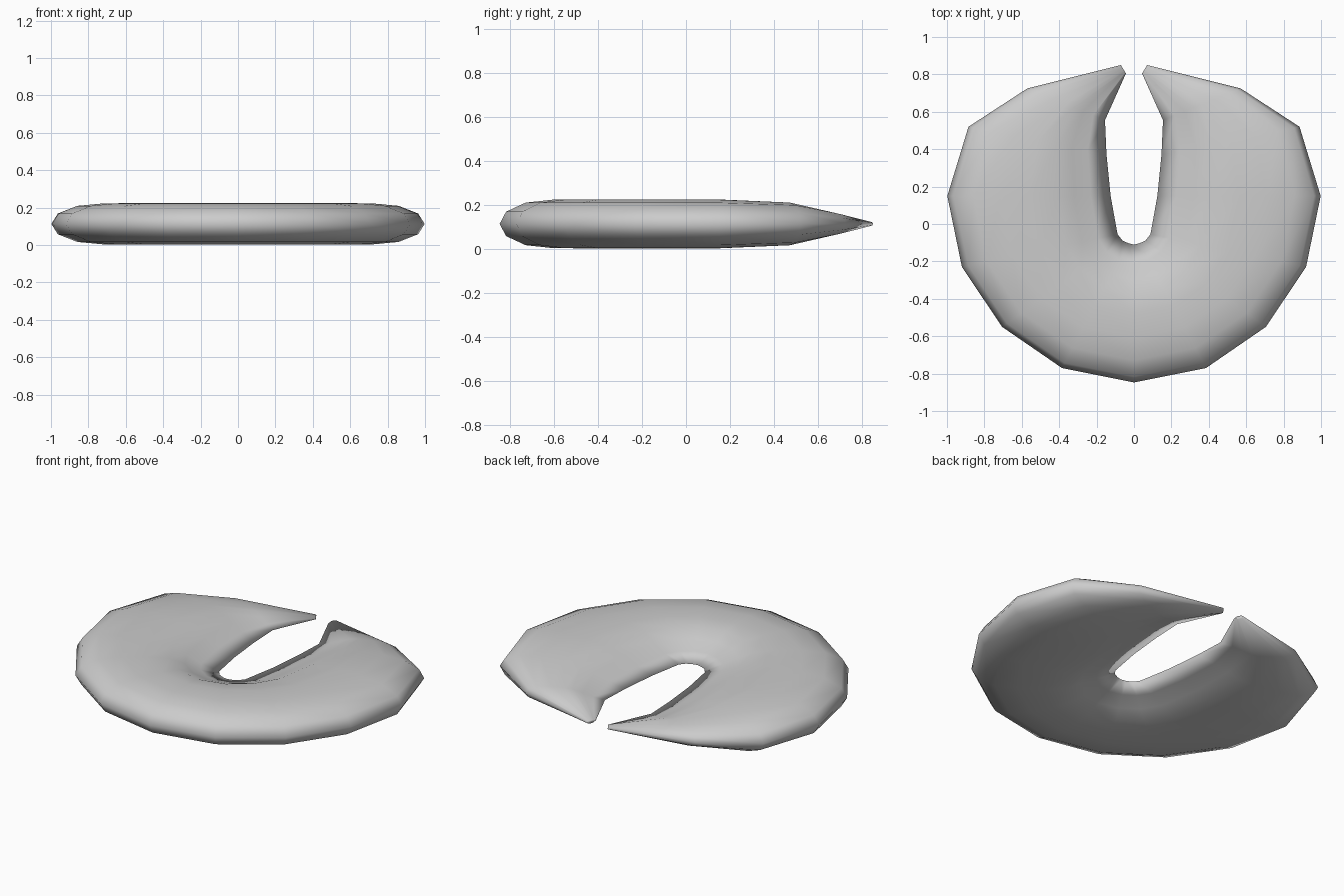
import bpy, bmesh
from mathutils import Vector

if "Cube" in bpy.data.objects:
    bpy.data.objects.remove(bpy.data.objects["Cube"])

MID_Z = 0.1125

# Half of the crescent: outer xy, inner xy, half height, width of inner slope (tip -> front)
half = [
    ((0.070, 0.850), (0.043, 0.805), 0.010, 0.018),
    ((0.570, 0.725), (0.155, 0.555), 0.052, 0.180),
    ((0.885, 0.520), (0.147, 0.370), 0.098, 0.270),
    ((0.998, 0.150), (0.125, 0.150), 0.111, 0.280),
    ((0.920, -0.230), (0.088, -0.055), 0.111, 0.280),
    ((0.705, -0.550), (0.062, -0.088), 0.111, 0.270),
    ((0.385, -0.770), (0.030, -0.103), 0.111, 0.270),
    ((0.000, -0.847), (0.000, -0.110), 0.111, 0.270),
]
mirrored = [((-o[0], o[1]), (-i[0], i[1]), h, b) for o, i, h, b in reversed(half[:-1])]
sections = half + mirrored


def cross_section(width, slope):
    """16 points: (distance from outer edge, relative height), tapering to a thin inner lip."""
    w = width / 2
    top = [(0, 0), (0.08 * w, 0.5), (0.32 * w, 0.87), (0.65 * w, 0.99), (w, 1),
           (width - slope, 0.90), (width - 0.70 * slope, 0.60),
           (width - 0.38 * slope, 0.27), (width, 0)]
    return top + [(d, -s) for d, s in reversed(top[1:-1])]


# Loft the sections into one closed body
bm = bmesh.new()
rings = []
for o, i, h, slope in sections:
    o, i = Vector(o), Vector(i)
    inward = (i - o).normalized()
    ring = []
    for d, s in cross_section((i - o).length, slope):
        p = o + inward * d
        ring.append(bm.verts.new((p.x, p.y, MID_Z + h * s)))
    rings.append(ring)
for a, b in zip(rings, rings[1:]):
    for k in range(16):
        m = (k + 1) % 16
        bm.faces.new((a[k], a[m], b[m], b[k]))
bm.faces.new(rings[0])
bm.faces.new(rings[-1])
bmesh.ops.recalc_face_normals(bm, faces=bm.faces)
for f in bm.faces:
    f.smooth = True

mesh = bpy.data.meshes.new("crescent_ring")
bm.to_mesh(mesh)
bm.free()
ring_obj = bpy.data.objects.new("crescent_ring", mesh)
bpy.context.collection.objects.link(ring_obj)
